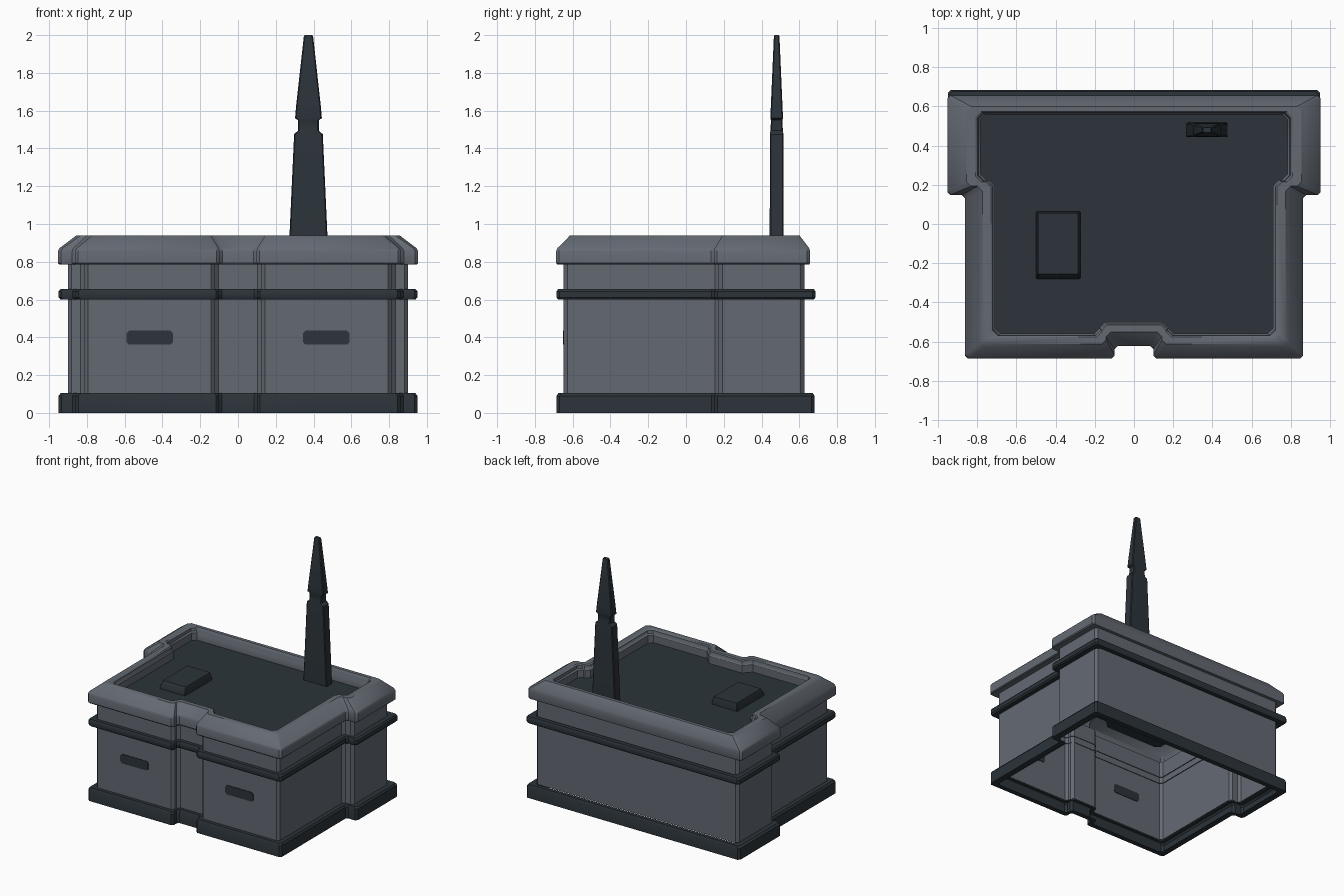
import bpy, bmesh
from mathutils import Vector

if "Cube" in bpy.data.objects:
    bpy.data.objects.remove(bpy.data.objects["Cube"])


def material(name, rgb):
    m = bpy.data.materials.new(name)
    m.diffuse_color = (*rgb, 1)
    m.use_nodes = True
    m.node_tree.nodes["Principled BSDF"].inputs["Base Color"].default_value = m.diffuse_color
    return m


GREY = material("wall grey", (0.127, 0.144, 0.171))
DARK = material("dark slate", (0.025, 0.034, 0.042))


def finish(name, verts, faces, mat):
    me = bpy.data.meshes.new(name)
    me.from_pydata(verts, [], faces)
    me.materials.append(mat)
    ob = bpy.data.objects.new(name, me)
    bpy.context.collection.objects.link(ob)
    bpy.context.view_layer.objects.active = ob
    ob.select_set(True)
    bpy.ops.object.shade_smooth_by_angle(angle=0.6)
    ob.select_set(False)
    return ob


def outline(t, back):
    """Plan shape: t=0 is the outermost edge, t=1 the inner edge of the rim."""
    mix = lambda a, b: a + (b - a) * t
    n, ny, fy = mix(.10, .175), mix(-.62, -.50), mix(-.685, -.56)
    fx, sy, wx, by = mix(.86, .71), mix(.15, .225), mix(.95, .785), mix(back, .56)
    c = mix(.016, .029)
    half = [(n, ny), (n, fy), (fx, fy), (fx, sy), (wx, sy), (wx, by)]
    pts = [Vector(p) for p in half + [(-x, y) for x, y in reversed(half)]]
    out = []
    for i, p in enumerate(pts):          # chamfer every corner
        for q in (pts[i - 1], pts[(i + 1) % len(pts)]):
            out.append(p + (q - p).normalized() * c)
    return out


def stack(name, rings, mat, bottom=False, top=False):
    """Skin a list of rings of 3D points, bottom to top."""
    n = len(rings[0])
    faces = [(k * n + i, k * n + (i + 1) % n, (k + 1) * n + (i + 1) % n, (k + 1) * n + i)
             for k in range(len(rings) - 1) for i in range(n)]
    if bottom:
        faces.append(tuple(reversed(range(n))))
    if top:
        faces.append(tuple(range((len(rings) - 1) * n, len(rings) * n)))
    return finish(name, [v for r in rings for v in r], faces, mat)


def sweep(name, profile, mat, back):
    stack(name, [[(p.x, p.y, z) for p in outline(t, back)] for t, z in profile], mat)


# Building shell
sweep("base_plinth", [(.34, 0), (0, 0), (0, .09), (.07, .105), (.34, .105)], DARK, .68)
sweep("walls", [(.3, .10), (.3, .79)], GREY, .655)
sweep("trim_band", [(.34, .60), (.06, .60), (0, .612), (0, .643), (.06, .655), (.34, .655)], DARK, .685)
sweep("roof_rim", [(.3, .785), (.03, .785), (-.02, .793), (-.02, .855), (.03, .872), (.48, .928),
                   (.57, .94), (.86, .94), (.92, .932), (.94, .91), (1, .90), (1, .84)], GREY, .655)
finish("roof_deck", [(p.x, p.y, .84) for p in outline(1, .655)], [tuple(range(24))], DARK)


def box_ring(cx, cy, hx, hy, z, c):
    """Rectangle with cut corners."""
    return [(cx + x, cy + y, z) for x, y in (
        (-hx + c, -hy), (hx - c, -hy), (hx, -hy + c), (hx, hy - c),
        (hx - c, hy), (-hx + c, hy), (-hx, hy - c), (-hx, -hy + c))]


# Roof hatch
stack("roof_hatch", [box_ring(-.387, -.108, .113, .172, .84, .004),
                     box_ring(-.387, -.108, .113, .172, .86, .004),
                     box_ring(-.387, -.100, .102, .155, .90, .004)], DARK, top=True)

# Mast with a narrow neck and pointed upper blade
mast = [(.84, .105, .037), (1.475, .076, .036), (1.495, .055, .033),
        (1.55, .055, .030), (1.56, .071, .034), (1.62, .066, .031), (1.99, .025, .015), (2.0, .02, .012)]
stack("mast", [box_ring(.373, .48, hx, hy, z, .006) for z, hx, hy in mast], DARK, top=True)

# Front vent slots: thin plates that also show inside the wall
for s, side in ((-1, "left"), (1, "right")):
    rings = []
    for y in (-.643, -.652):
        ring = box_ring(s * .467, .398, .124, .037, 0, .014)
        rings.append([(x, y, z) for x, z, _ in ring])
    stack("vent_" + side, rings, DARK, bottom=True, top=True)
